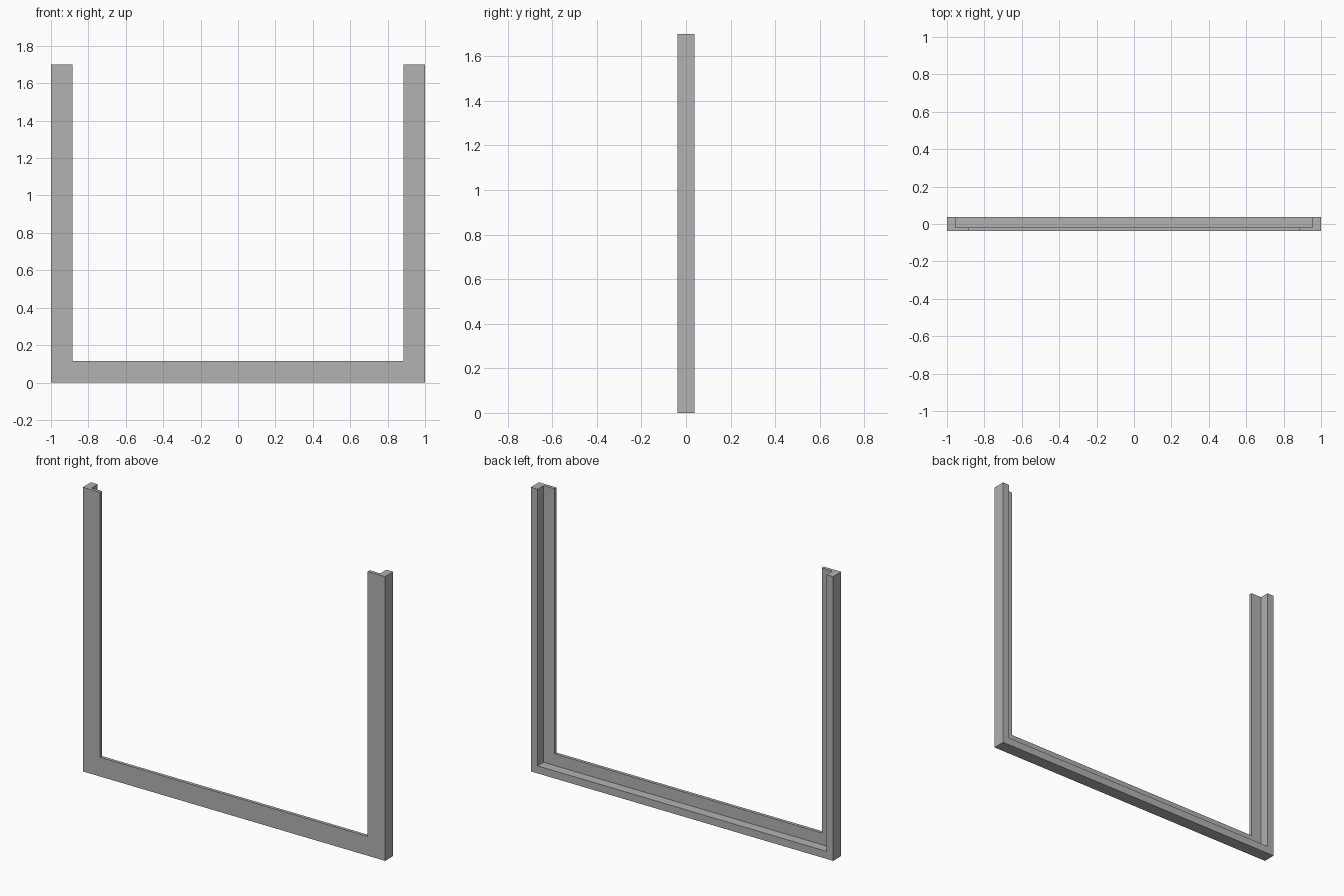
import bpy
import bmesh

cube = bpy.data.objects.get("Cube")
if cube:
    bpy.data.objects.remove(cube, do_unlink=True)

HALF_WIDTH, HEIGHT, HALF_DEPTH = 1.0, 1.7, 0.038
RIM, FLANGE = 0.045, 0.115      # inset of the thick rim and of the thin front flange
STEP = -0.019                   # back of the flange

grey = bpy.data.materials.new("frame grey")
grey.use_nodes = True
colour = (0.445, 0.445, 0.445, 1)
grey.diffuse_color = colour
grey.node_tree.nodes["Principled BSDF"].inputs["Base Color"].default_value = colour

# L-shaped section: (inset from the outer edge, y)
section = [(0, -HALF_DEPTH), (0, HALF_DEPTH), (RIM, HALF_DEPTH),
           (RIM, STEP), (FLANGE, STEP), (FLANGE, -HALF_DEPTH)]


def station(bm, side, at_top):
    """Place the section at the open top or at the mitred bottom corner."""
    return [bm.verts.new((side * (HALF_WIDTH - d), y, HEIGHT if at_top else d))
            for d, y in section]


# Sweep the section down one post, along the sill and up the other post
bm = bmesh.new()
rings = [station(bm, s, top) for s, top in
         ((-1, True), (-1, False), (1, False), (1, True))]
n = len(section)
for a, b in zip(rings, rings[1:]):
    for i in range(n):
        j = (i + 1) % n
        bm.faces.new((a[i], a[j], b[j], b[i]))
bm.faces.new(rings[0])
bm.faces.new(rings[-1][::-1])
bmesh.ops.recalc_face_normals(bm, faces=bm.faces)

# Merge the coplanar strips across the mitres into clean flat faces
bmesh.ops.triangulate(bm, faces=[f for f in bm.faces if len(f.verts) > 4])
mesh = bpy.data.meshes.new("rebated_frame")
bm.to_mesh(mesh)
bm.free()
mesh.materials.append(grey)
frame = bpy.data.objects.new("rebated_frame", mesh)
bpy.context.collection.objects.link(frame)
